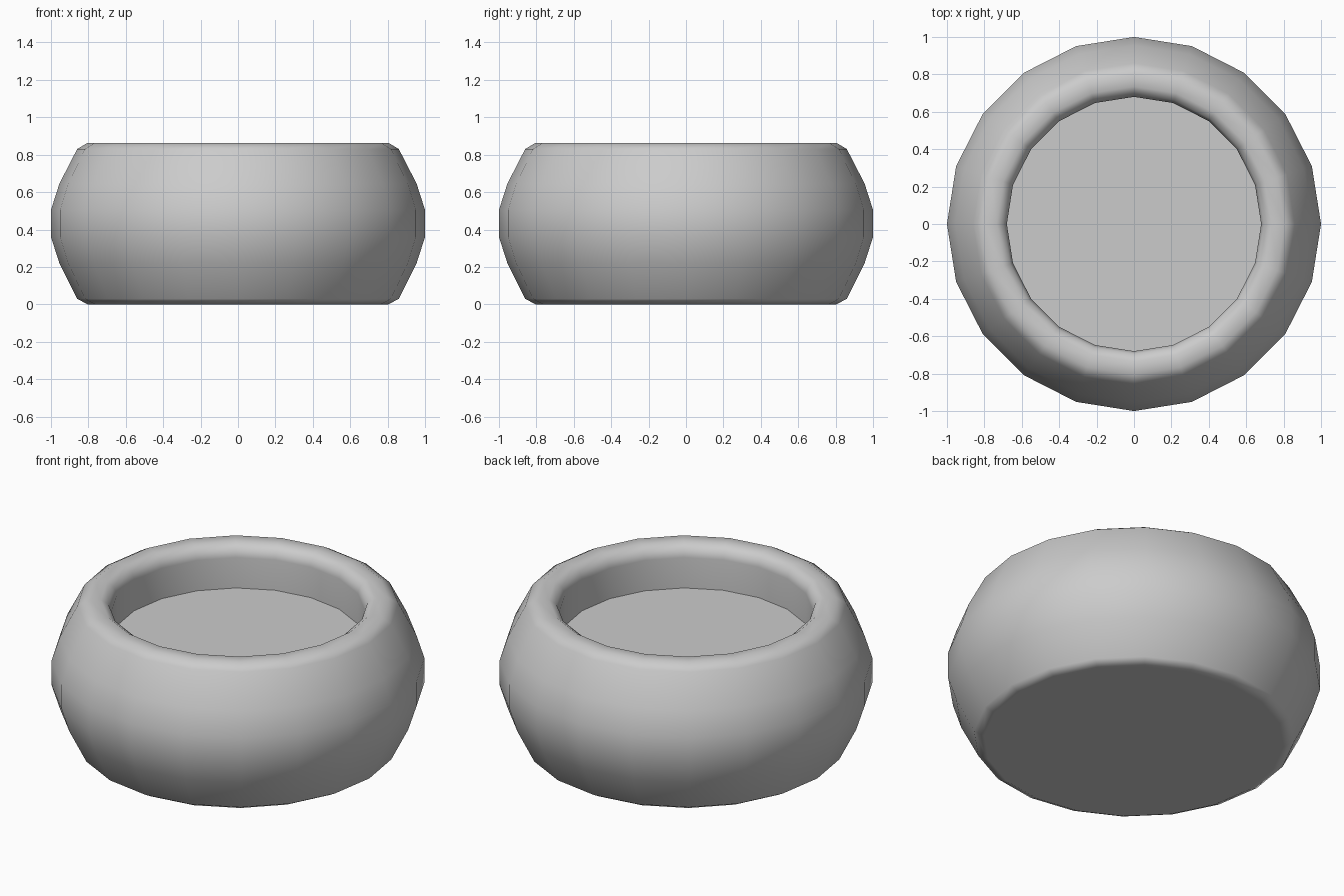
import bpy
import bmesh
from math import cos, sin, tau, radians

SIDES = 20

if "Cube" in bpy.data.objects:
    bpy.data.objects.remove(bpy.data.objects["Cube"], do_unlink=True)

# Plain grey material
grey = bpy.data.materials.new("grey")
grey.use_nodes = True
colour = (0.6, 0.6, 0.6, 1)
grey.diffuse_color = colour
grey.node_tree.nodes["Principled BSDF"].inputs["Base Color"].default_value = colour

# Bowl profile as (radius, height): base, bulging wall, rounded rim, inner wall
profile = [
    (0.805, 0), (0.86, 0.03), (0.955, 0.22), (1, 0.36),
    (1, 0.505), (0.955, 0.645), (0.86, 0.83), (0.805, 0.863),
    (0.735, 0.863), (0.695, 0.835), (0.68, 0.79), (0.68, 0.61),
]

# Revolve the profile and close the base and the raised inner floor
bm = bmesh.new()
rings = [[bm.verts.new((r * cos(tau * i / SIDES), r * sin(tau * i / SIDES), z))
          for i in range(SIDES)] for r, z in profile]
for low, high in zip(rings, rings[1:]):
    for i in range(SIDES):
        j = (i + 1) % SIDES
        bm.faces.new((low[i], low[j], high[j], high[i]))
bm.faces.new(rings[0][::-1])
bm.faces.new(rings[-1])

mesh = bpy.data.meshes.new("bowl")
bm.to_mesh(mesh)
bm.free()
mesh.materials.append(grey)
bowl = bpy.data.objects.new("bowl", mesh)
bpy.context.collection.objects.link(bowl)

# Smooth shading, with a sharp edge around the inner floor
bpy.ops.object.select_all(action='DESELECT')
bowl.select_set(True)
bpy.context.view_layer.objects.active = bowl
bpy.ops.object.shade_smooth_by_angle(angle=radians(60))
weighted = bowl.modifiers.new("flat_base_normals", 'WEIGHTED_NORMAL')
weighted.keep_sharp = True
